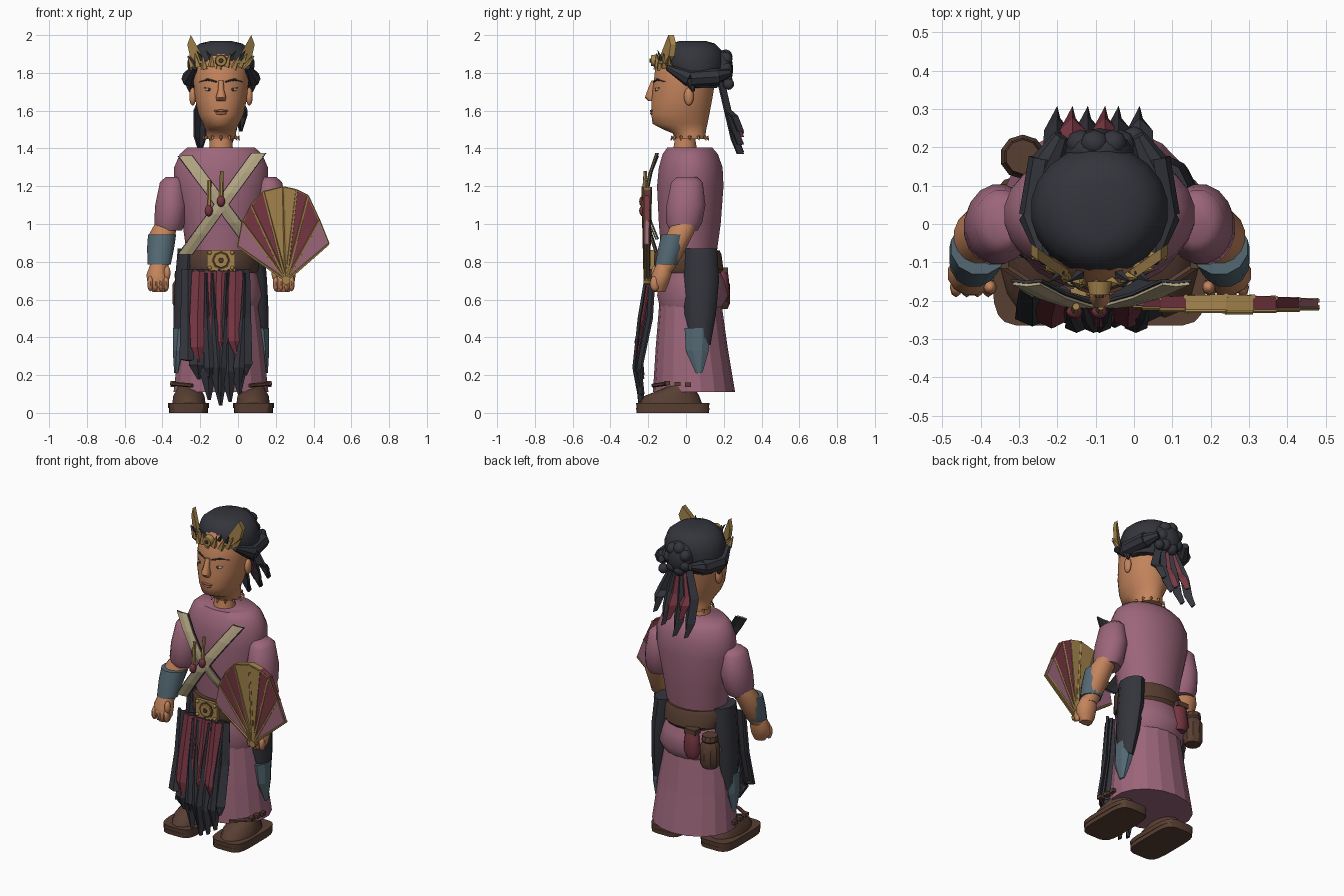
import bpy, bmesh, math, random
from mathutils import Vector

if "Cube" in bpy.data.objects:
    bpy.data.objects.remove(bpy.data.objects["Cube"])
random.seed(4)
CX = -0.09  # body centre line


def material(name, rgb):
    lin = [(c / 255 / 12.92) if c < 11 else ((c / 255 + 0.055) / 1.055) ** 2.4 for c in rgb] + [1]
    m = bpy.data.materials.new(name)
    m.use_nodes = True
    m.diffuse_color = lin
    m.node_tree.nodes["Principled BSDF"].inputs["Base Color"].default_value = lin
    return m


PLUM = material("plum cloth", (156, 102, 122))
SKIN = material("skin", (196, 132, 92))
DARK = material("dark cloth and hair", (52, 53, 60))
RED = material("maroon cloth", (118, 54, 66))
GOLD = material("gold", (164, 132, 76))
BROWN = material("brown leather", (88, 62, 50))
BLUE = material("slate blue", (84, 105, 116))
KHAKI = material("khaki strap", (178, 164, 130))
LIP = material("lip", (162, 100, 74))


def finish(name, bm, mat, smooth=0):
    bmesh.ops.recalc_face_normals(bm, faces=bm.faces[:])
    me = bpy.data.meshes.new(name)
    bm.to_mesh(me)
    bm.free()
    me.materials.append(mat)
    ob = bpy.data.objects.new(name, me)
    bpy.context.collection.objects.link(ob)
    if smooth:
        bpy.ops.object.select_all(action="DESELECT")
        ob.select_set(True)
        bpy.context.view_layer.objects.active = ob
        bpy.ops.object.shade_smooth_by_angle(angle=math.radians(smooth))
    return ob


def loft(name, rings, mat, n=16, smooth=50, side=1, square=1.0, shift=0.0):
    """Stack of ellipses; ring = (offset from centre line, y, z, rx, ry)."""
    bm = bmesh.new()
    loops = []
    for x, y, z, rx, ry in rings:
        loop = []
        for i in range(n):
            a = math.tau * (i + 0.5) / n
            c, s = math.cos(a), math.sin(a)
            px = math.copysign(abs(c) ** square, c) * rx
            py = math.copysign(abs(s) ** square, s) * ry
            loop.append(bm.verts.new((CX + side * (x + px), y + py + shift, z)))
        loops.append(loop)
    for a, b in zip(loops, loops[1:]):
        for i in range(n):
            j = (i + 1) % n
            bm.faces.new((a[i], a[j], b[j], b[i]))
    bm.faces.new(loops[0])
    bm.faces.new(loops[-1])
    return finish(name, bm, mat, smooth)


def body(name, rings, mat, **kw):
    """Centred loft; ring = (z, front y, back y, half width)."""
    return loft(name, [(0, (f + b) / 2, z, w, (b - f) / 2) for z, f, b, w in rings], mat, **kw)


def ribbon(name, path, mat, fold=0.0, thick=0.008):
    """Strip with a centre fold; path point = (x, y, z, half width)."""
    bm = bmesh.new()
    rows = [[bm.verts.new((x + k * w, y - (fold if k == 0 else 0), z)) for k in (-1, 0, 1)]
            for x, y, z, w in path]
    for a, b in zip(rows, rows[1:]):
        for k in (0, 1):
            bm.faces.new((a[k], a[k + 1], b[k + 1], b[k]))
    ob = finish(name, bm, mat)
    mod = ob.modifiers.new("thickness", "SOLIDIFY")
    mod.thickness, mod.offset = thick, 0
    return ob


def rod(name, p, q, r1, r2, mat, n=8):
    p, q = Vector(p), Vector(q)
    bm = bmesh.new()
    bmesh.ops.create_cone(bm, cap_ends=True, segments=n, radius1=r1, radius2=r2, depth=(q - p).length)
    bm.transform((q - p).to_track_quat("Z", "Y").to_matrix().to_4x4())
    bmesh.ops.translate(bm, verts=bm.verts[:], vec=(p + q) / 2)
    return finish(name, bm, mat, 40)


def ball(name, pos, size, mat, seg=12):
    bm = bmesh.new()
    bmesh.ops.create_uvsphere(bm, u_segments=seg, v_segments=seg // 2 + 2, radius=1)
    bmesh.ops.scale(bm, verts=bm.verts[:], vec=size)
    bmesh.ops.translate(bm, verts=bm.verts[:], vec=pos)
    return finish(name, bm, mat, 60)


def box(name, pos, size, mat):
    bm = bmesh.new()
    bmesh.ops.create_cube(bm, size=1)
    bmesh.ops.scale(bm, verts=bm.verts[:], vec=size)
    bmesh.ops.translate(bm, verts=bm.verts[:], vec=pos)
    return finish(name, bm, mat)


def prism(name, pts, depths, mat):
    """Polygon thickened along y, with a depth per corner."""
    bm = bmesh.new()
    sides = [[bm.verts.new((p[0], p[1] + k * d / 2, p[2])) for p, d in zip(pts, depths)] for k in (-1, 1)]
    for loop in sides:
        bm.faces.new(loop)
    for i in range(len(pts)):
        bm.faces.new((sides[0][i - 1], sides[0][i], sides[1][i], sides[1][i - 1]))
    return finish(name, bm, mat)


# Torso, hips and skirt
body("tunic", [(.82, -.13, .16, .18), (1.0, -.145, .185, .205), (1.2, -.155, .2, .25), (1.3, -.145, .195, .25),
               (1.37, -.125, .17, .22), (1.405, -.1, .14, .18)], PLUM, n=24)
body("tunic_hem", [(.8, -.13, .16, .18), (.7, -.15, .205, .205), (.62, -.155, .225, .22), (.56, -.14, .19, .2)], PLUM, n=20)
body("skirt", [(.6, -.14, .185, .195), (.35, -.16, .22, .228), (.11, -.175, .26, .255)], PLUM, n=18, smooth=0)
body("belt", [(.74, -.165, .185, .19), (.76, -.175, .2, .2), (.84, -.17, .19, .2), (.86, -.16, .18, .19)], BROWN, n=20, smooth=30)
box("buckle_plate", (CX, -.178, .808), (.15, .02, .11), GOLD)
rod("buckle_groove", (CX, -.185, .808), (CX, -.191, .808), .05, .05, BROWN, 8)
rod("buckle_ring", (CX, -.185, .808), (CX, -.198, .808), .043, .038, GOLD, 8)
rod("buckle_boss", (CX, -.19, .808), (CX, -.205, .808), .016, .012, BROWN, 8)
for sx in (-1, 1):
    for sz in (-1, 1):
        ball("buckle_stud", (CX + sx * .06, -.19, .808 + sz * .04), (.011,) * 3, GOLD, 8)

# Neck and head
body("neck_stub", [(1.39, -.07, .06, .065), (1.45, -.06, .05, .06)], SKIN)
body("head", [(1.45, -.06, .105, .08), (1.48, -.07, .105, .08), (1.5, -.12, .108, .082), (1.53, -.178, .115, .095),
              (1.58, -.185, .125, .12), (1.66, -.185, .14, .138), (1.75, -.172, .155, .147),
              (1.82, -.165, .17, .147), (1.9, -.12, .15, .12)], SKIN, n=24, smooth=60)
for i in range(12):
    a = math.tau * i / 12
    p = Vector((CX + .088 * math.cos(a), .02 + .09 * math.sin(a), 1.464))
    rod("collar_tooth", p, p + Vector((.01 * math.cos(a), .01 * math.sin(a), -.022)), .01, .002, SKIN, 4)
loft("nose", [(0, -.17, 1.76, .014, .014), (0, -.185, 1.71, .018, .02), (0, -.19, 1.67, .03, .03),
              (0, -.18, 1.65, .024, .02)], SKIN, n=8)
ball("upper_lip", (CX, -.179, 1.599), (.038, .012, .007), LIP)
ball("lower_lip", (CX, -.178, 1.586), (.032, .012, .009), LIP)
for s, side in ((-1, "right"), (1, "left")):
    ball(side + "_eye", (CX + s * .06, -.151, 1.712), (.026, .012, .009), KHAKI)
    ball(side + "_iris", (CX + s * .06, -.16, 1.712), (.01, .005, .009), DARK, 8)
    rod(side + "_lash", (CX + s * .034, -.166, 1.719), (CX + s * .088, -.14, 1.72), .004, .004, DARK, 5)
    rod(side + "_brow_inner", (CX + s * .022, -.171, 1.752), (CX + s * .07, -.152, 1.765), .004, .006, DARK, 6)
    rod(side + "_brow_outer", (CX + s * .07, -.152, 1.765), (CX + s * .115, -.11, 1.752), .006, .002, DARK, 6)
    ball(side + "_ear", (CX + s * .15, .015, 1.675), (.018, .026, .048), SKIN)
    # Swept hair from the temple back to the bun
    front, mid, back = [Vector((CX + s * x, y, z)) for x, y, z in ((.14, -.1, 1.83), (.165, .02, 1.77), (.14, .17, 1.78))]
    rod(side + "_temple_hair", mid, front, .045, .015, DARK)
    rod(side + "_swept_hair", mid, back, .045, .045, DARK)
    rod(side + "_hair_tip", back + Vector((0, -.02, 0)), (CX + s * .1, .23, 1.8), .045, .02, DARK)
    rod(side + "_hair_point", mid, mid + Vector((0, .02, -.07)), .04, .006, DARK, 6)

# Hair, bun and trailing ribbons
body("hair_cap", [(1.72, .0, .165, .155), (1.77, -.085, .195, .175), (1.86, -.132, .205, .18), (1.92, -.115, .19, .158),
                  (1.955, -.08, .155, .115), (1.968, -.04, .11, .06)], DARK, n=20, smooth=60)
ball("bun", (CX, .19, 1.82), (.09, .06, .1), DARK)
for i in range(7):
    a = math.tau * i / 7
    ball("bun_curl", (CX + .055 * math.cos(a), .21, 1.82 + .068 * math.sin(a)), (.038, .036, .038), DARK, 8)
ball("loose_curl", (.0, .225, 1.74), (.03,) * 3, DARK, 8)
for x, end, mat in ((-.2, 1.38, DARK), (-.16, 1.48, RED), (-.12, 1.37, DARK), (-.075, 1.46, RED),
                    (-.04, 1.42, DARK), (.015, 1.49, DARK)):
    ribbon("hair_ribbon", [(x * .5 + CX * .5, .17, 1.75, .02), (x, .205, 1.6, .032), (x, .24, end + .08, .03),
                           (x, .272, end, .003)], mat, -.03, .012)

# Tiara
for i in range(-4, 5):
    a = i * .24
    p = Vector((CX + .165 * math.sin(a), .01 - .165 * math.cos(a), 1.84 + .012 * (i % 2)))
    rod("tiara_leaf", p - Vector((.012, 0, .02)), p + Vector((.01 * i, -.005, .05)), .02, .003, GOLD, 5)
rod("tiara_medallion", (CX, -.15, 1.865), (CX, -.185, 1.865), .034, .028, GOLD, 10)
rod("tiara_gem", (CX, -.18, 1.865), (CX, -.193, 1.865), .014, .01, BROWN, 8)
for s in (-1, 1):
    prism("tiara_wing", [(CX + s * x, -.135 + .7 * (x - .08), z) for x, z in
                         ((.08, 1.85), (.115, 1.92), (.16, 2.0), (.178, 1.95), (.165, 1.89), (.13, 1.85))],
          (.03,) * 6, GOLD)
    for x in (.05, .1):
        rod("tiara_thorn", (CX + s * x, -.13, 1.87), (CX + s * (x + .03), -.15, 1.92), .014, .001, DARK, 4)

# Arms, hip cloths and shoes, mirrored
for s, side in ((-1, "right"), (1, "left")):
    loft(side + "_sleeve", [(.25, .005, 1.248, .045, .055), (.257, .005, 1.22, .068, .085), (.262, 0, 1.1, .088, .105),
                            (.272, -.01, 1.01, .083, .098), (.275, -.012, .965, .07, .075)], PLUM, side=s)
    loft(side + "_forearm", [(.28, 0, 1.02, .06, .07), (.31, -.03, .95, .07, .072), (.322, -.08, .83, .06, .06),
                             (.33, -.115, .75, .045, .045)], SKIN, side=s)
    loft(side + "_bracer", [(.312, -.06, .945, .077, .073), (.32, -.08, .87, .074, .07), (.327, -.105, .785, .063, .06)],
         BLUE, n=12, side=s)
    loft(side + "_hand", [(.332, -.115, .785, .045, .045), (.335, -.13, .73, .062, .055), (.332, -.14, .68, .058, .048),
                          (.328, -.14, .64, .035, .03)], SKIN, n=12, side=s)
    for k in range(4):
        ball(side + "_finger", (CX + s * (.29 + .028 * k), -.165, .685), (.016, .026, .042), SKIN, 8)
    ball(side + "_thumb", (CX + s * .285, -.165, .74), (.018, .02, .04), SKIN, 8)
    # The right hip cloth hangs further forward
    shift = -.08 if s < 0 else 0
    loft(side + "_hip_cloth", [(.17, .075, .87, .062, .09), (.185, .08, .7, .062, .095), (.2, .075, .52, .055, .083),
                               (.215, .08, .36, .034, .05)], DARK, n=10, side=s, shift=shift)
    loft(side + "_hip_cloth_tip", [(.205, .06, .45, .052, .073), (.222, .06, .33, .036, .066), (.235, .07, .21, .014, .018)],
         BLUE, n=8, smooth=0, side=s, shift=shift)
    for z, r in ((0, .105), (.026, .108)):
        loft(side + "_sole", [(.172, -.07, z, r, .193), (.172, -.07, z + .026, r, .195)], BROWN, n=20, smooth=30, side=s, square=.45)
    loft(side + "_shoe", [(.17, -.08, .05, .09, .165), (.17, -.075, .09, .085, .145), (.17, -.04, .125, .065, .09),
                          (.17, 0, .16, .055, .06)], BROWN, n=14, side=s)
    for y in (-.1, -.045, .01):
        box(side + "_anklet_bead", (CX + s * .252, y, .15 - y * .08), (.03, .032, .022), BROWN)
    rod(side + "_anklet", (CX + s * .265, -.1, .155), (CX + s * .15, -.175, .145), .011, .011, BROWN, 6)

# Front sash: dark layer behind, wide maroon panels, dark slivers on top
for x, end in ((-.265, .28), (-.215, .18), (-.16, .07), (-.1, .04), (-.05, .06), (.0, .1), (.03, .2)):
    y = random.uniform(-.01, .005)
    ribbon("sash_dark", [(x, -.165, .76, .03), (x, -.185 + y, .5, .036), (x, -.235 + y, .2 + end * .3, .042),
                         (x + .008, -.225, end, .004)], DARK, .02, .014)
for x, end in ((-.215, .27), (-.15, .25), (-.09, .3), (-.015, .3)):
    ribbon("sash_maroon", [(x * .95, -.183, .75, .038), (x, -.222, .5, .04), (x, -.252, end + .08, .034),
                           (x + .012, -.248, end, .008)], RED, .016)
for x, lean, end in ((-.17, .02, .18), (-.135, .03, .1), (-.06, -.03, .09), (.035, -.03, .13)):
    ribbon("sash_sliver", [(x, -.2, .74, .004), (x + lean / 3, -.24, .5, .01), (x + lean, -.268, .24, .028),
                           (x + lean, -.24, end, .003)], DARK, .012)

# Crossed chest straps with dark edging, and hanging charms
for name, x0, z0, x1, z1 in (("strap_a", -.28, 1.36, .05, .92), ("strap_b", .11, 1.375, -.28, .84)):
    for part, y, w, mat in (("", -.155, .035, KHAKI), ("_edging", -.147, .04, DARK)):
        ribbon(name + part, [(x0 + (x1 - x0) * t, y - .06 * math.sin(math.pi * t), z0 + (z1 - z0) * t, w)
                             for t in (0, .2, .4, .6, .8, 1)], mat, .004)
for x, z in ((-.155, 1.06), (-.09, 1.11)):
    rod("charm_stick", (x, -.225, z), (x + .004, -.215, z + .17), .012, .01, GOLD, 6)
    ball("charm_bead", (x, -.228, z + .01), (.022, .02, .03), RED, 8)

# Folding fan, thickest in the middle
pivot = Vector((.255, -.208, .7))
tips = [Vector((x, -.208, z)) for x, z in ((0, .88), (.025, 1.01), (.07, 1.1), (.135, 1.17), (.24, 1.195),
                                           (.31, 1.18), (.37, 1.15), (.43, 1.02), (.48, .895))]
depth = [.05 - .007 * abs(i - 4) for i in range(9)]
cols = (PLUM, RED, RED, GOLD, GOLD, RED, RED, PLUM)
for i, mat in enumerate(cols):
    prism("fan_panel", [pivot, tips[i], tips[i + 1]], (.016, depth[i], depth[i + 1]), mat)
for t, d in zip(tips, depth):
    for k in (-1, 1):
        rod("fan_rib", pivot + Vector((0, k * .008, 0)), t + Vector((0, k * (d / 2 - .003), 0)), .009, .007, GOLD, 5)
for a, b, d in zip(tips, tips[1:], depth):
    off = Vector((0, d / 2 - .002, 0))
    rod("fan_rim", a - off, b - off, .005, .005, GOLD, 5)
rod("fan_pin", pivot + Vector((0, .018, 0)), pivot - Vector((0, .018, 0)), .022, .022, GOLD, 8)

# Belt pouches at the back
loft("jug", [(-.2, .175, .55, .045, .045), (-.2, .175, .58, .06, .058), (-.2, .175, .68, .06, .058),
             (-.2, .175, .71, .042, .042), (-.2, .175, .72, .05, .05), (-.2, .175, .75, .045, .045)], BROWN, n=10, smooth=30)
loft("pouch", [(-.09, .195, .59, .035, .025), (-.09, .2, .63, .055, .032), (-.09, .195, .73, .045, .03),
               (-.09, .19, .77, .03, .02)], RED, n=10)
box("pouch_flap", (CX - .09, .195, .755), (.075, .055, .03), BROWN)
